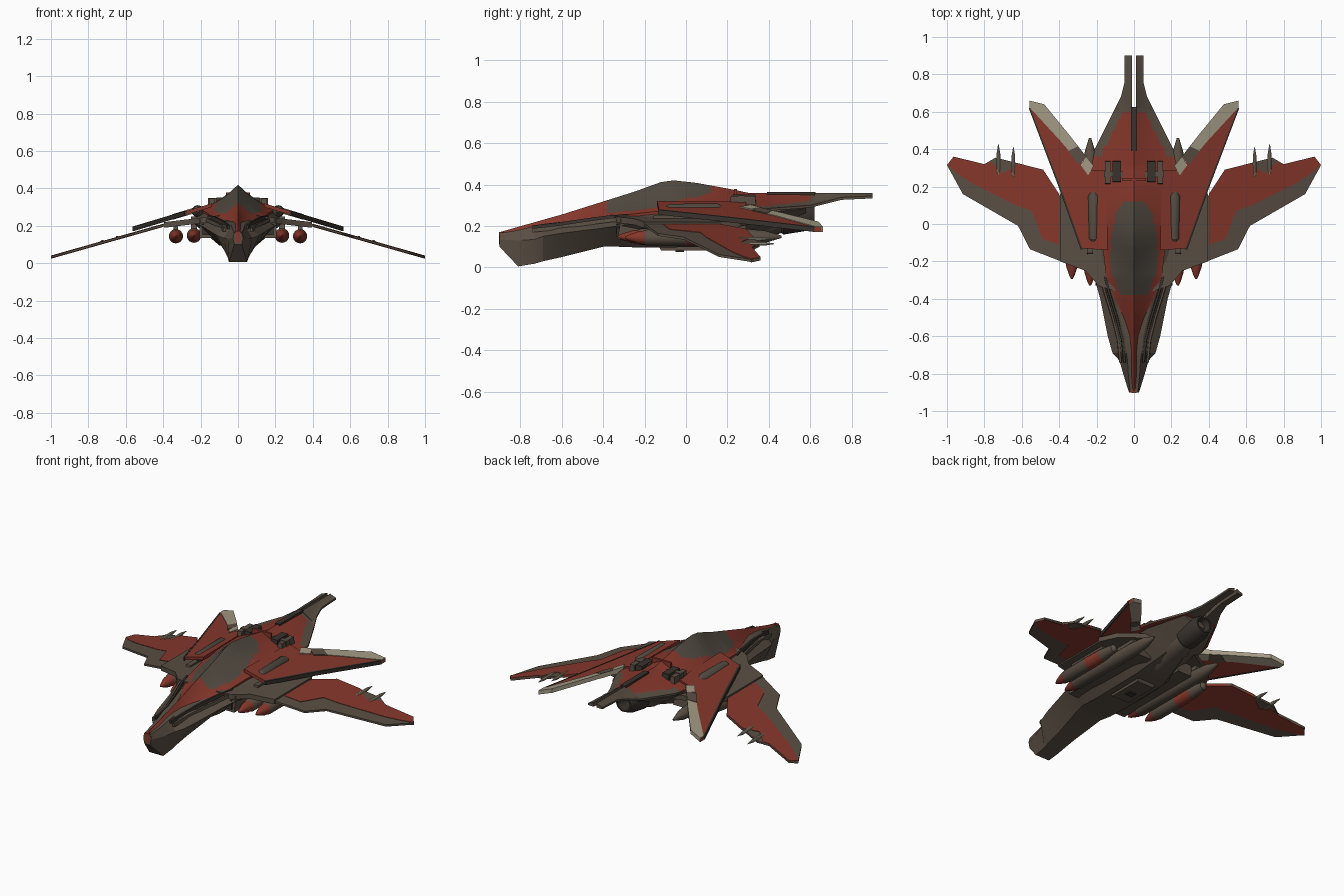
import bpy, bmesh, math

if "Cube" in bpy.data.objects:
    bpy.data.objects.remove(bpy.data.objects["Cube"])

def material(name, rgb):
    m = bpy.data.materials.new(name)
    m.diffuse_color = (*rgb, 1)
    m.use_nodes = True
    m.node_tree.nodes["Principled BSDF"].inputs["Base Color"].default_value = m.diffuse_color
    return m

RED = material("rust red", (0.235, 0.038, 0.024))
BROWN = material("hull brown", (0.100, 0.076, 0.056))
GREY = material("canopy brown grey", (0.082, 0.068, 0.052))
DARK = material("dark metal", (0.040, 0.032, 0.026))
BEIGE = material("pale beige", (0.36, 0.32, 0.23))

def lerp(table, t):
    for (a, va), (b, vb) in zip(table, table[1:]):
        if t <= b:
            return va + (vb - va) * max(0, t - a) / (b - a)
    return table[-1][1]

def finish(name, bm, mats, angle=30):
    bmesh.ops.recalc_face_normals(bm, faces=bm.faces)
    me = bpy.data.meshes.new(name)
    bm.to_mesh(me)
    bm.free()
    for m in mats:
        me.materials.append(m)
    for p in me.polygons:
        p.use_smooth = True
    me.set_sharp_from_angle(angle=math.radians(angle))
    ob = bpy.data.objects.new(name, me)
    bpy.context.collection.objects.link(ob)
    return ob

def loft(bm, rings, rule=None):
    vs = [[bm.verts.new(p) for p in r] for r in rings]
    for a, b in zip(vs, vs[1:]):
        for i in range(len(a)):
            j = (i + 1) % len(a)
            f = bm.faces.new((a[i], a[j], b[j], b[i]))
            if rule:
                f.material_index = rule(f.calc_center_median())
    for cap in (vs[0], vs[-1]):
        f = bm.faces.new(cap)
        if rule:
            f.material_index = rule(f.calc_center_median())

def plate(name, pts, zf, thick, mat):
    """Mirrored pair of flat panels lying on a sloping plane z = zf(x)."""
    bm = bmesh.new()
    for s in (1, -1):
        loft(bm, [[(s * x, y, zf(x) + d) for x, y in pts] for d in (-thick / 2, thick / 2)])
    return finish(name, bm, [mat])

def lathe(name, xs, z, prof, mats, seg=20, lift=0):
    """Round part along y; prof rows are (y, radius, material index)."""
    bm = bmesh.new()
    for x in xs:
        rings = []
        for y, r, _ in prof:
            zc = z + lift * (y - prof[0][0])
            rings.append([bm.verts.new((x + r * math.cos(k * math.tau / seg), y,
                                        zc + r * math.sin(k * math.tau / seg))) for k in range(seg)])
        for n, (a, b) in enumerate(zip(rings, rings[1:])):
            for i in range(seg):
                j = (i + 1) % seg
                bm.faces.new((a[i], a[j], b[j], b[i])).material_index = prof[n][2]
        bm.faces.new(rings[0]).material_index = prof[0][2]
        bm.faces.new(rings[-1]).material_index = prof[-1][2]
    return finish(name, bm, mats)

def boxes(name, x, y, z, mat, top=1.0):
    """Mirrored boxes from (min, max) ranges; top scales the upper face in y."""
    bm = bmesh.new()
    ym, yh = (y[0] + y[1]) / 2, (y[1] - y[0]) / 2
    for s in (1, -1):
        loft(bm, [[(s * x[i], ym + k * yh * f, zz) for i, k in ((0, -1), (1, -1), (1, 1), (0, 1))]
                  for zz, f in ((z[0], 1), (z[1], top))])
    return finish(name, bm, [mat])

# Lower hull: y, bottom half width, bottom z, middle half width, middle z, top half width, top z
hull = [(-.90, .02, .10, .027, .135, .02, .165), (-.81, .048, .005, .055, .13, .03, .18),
        (-.73, .052, .018, .078, .135, .035, .20), (-.69, .055, .03, .115, .15, .04, .21),
        (-.60, .06, .05, .14, .165, .05, .22), (-.40, .085, .10, .18, .19, .10, .235),
        (-.33, .10, .10, .20, .20, .12, .245), (-.20, .10, .095, .24, .215, .15, .255),
        (.14, .10, .10, .23, .235, .18, .28), (.36, .06, .16, .205, .26, .18, .28),
        (.58, .04, .25, .11, .285, .08, .30), (.70, .02, .31, .055, .315, .04, .325)]
bm = bmesh.new()
loft(bm, [[(wb, y, zb), (wm, y, zm), (wt, y, zt), (-wt, y, zt), (-wm, y, zm), (-wb, y, zb)]
          for y, wb, zb, wm, zm, wt, zt in hull if y < .62])
finish("lower_hull", bm, [BROWN], 20)

# Upper shell with canopy and split tail boom
width = [(-.9, .025), (-.6, .035), (-.5, .065), (-.28, .15), (-.14, .165), (0, .20), (.2, .23),
         (.32, .225), (.4, .21), (.6, .11), (.68, .07), (.76, .05), (.9, .05)]
ridge = [(-.9, .17), (-.6, .255), (-.25, .365), (-.12, .412), (-.06, .42), (.05, .408),
         (.23, .375), (.3, .36), (.9, .36)]
edge = [(-.9, .15), (-.6, .205), (-.28, .255), (-.14, .27), (0, .285), (.4, .285), (.6, .30),
        (.75, .338), (.9, .345)]
canopy = [(-.39, .05), (-.36, .085), (-.25, .12), (-.1, .125), (.05, .10), (.12, .06)]

def shell_colour(c):
    x, y = abs(c.x), c.y
    if -.39 < y < .12 and x < lerp(canopy, y):
        return 1
    if y > .6 or (y > .36 and x > lerp(width, y) - .05):
        return 2
    return 0

ys = sorted({round(-.9 + i * .02, 3) for i in range(91)} | {.621})
bm = bmesh.new()
N = 14
for s in (1, -1):
    rings = []
    for y in ys:
        w, zc, ze = lerp(width, y), lerp(ridge, y), lerp(edge, y)
        g = .01 if y > .62 else 0
        ring = [(s * (g + (w - g) * i / N), y, ze + (zc - ze) * (1 - i / N) ** 1.25) for i in range(N + 1)]
        rings.append(ring + [(s * w, y, ze - .012), (s * g, y, ze - .012)])
    loft(bm, rings, shell_colour)
finish("upper_shell", bm, [RED, GREY, BROWN], 35)
boxes("tail_slot", (0, .016), (.39, .625), (.33, .364), DARK)

# Main wings: brown leading edge, red rear panel
wing_z = lambda x: .205 - (x - .39) * .283
plate("wing_front", [(.39, -.20), (.556, -.135), (.62, -.01), (.915, .16), (1, .315), (.965, .36),
                     (.80, .32), (.74, .355), (.485, .29), (.39, .14)], wing_z, .012, BROWN)
plate("wing_red_panel", [(.40, -.11), (.49, -.08), (.545, .07), (.63, .10), (.87, .22), (.945, .27),
                         (.999, .316), (.965, .359), (.80, .319), (.77, .335), (.70, .27), (.62, .325),
                         (.485, .289), (.40, .16)], wing_z, .017, RED)

# Shoulder panels joining wings to hull
plate("shoulder", [(.10, -.36), (.19, -.33), (.26, -.25), (.395, -.20), (.395, .16), (.34, .26),
                   (.10, .38)], lambda x: .205 + (.39 - x) * .12, .03, BROWN)

# Upper fins with pale flap strips
fin_z = lambda x: .292 - (x - .2) * .3
plate("upper_fin", [(.14, -.14), (.28, -.13), (.395, .19), (.56, .62), (.56, .655), (.53, .63),
                    (.24, .29), (.15, .29)], fin_z, .02, RED)
plate("fin_edge", [(.275, -.135), (.285, -.135), (.40, .19), (.563, .62), (.555, .62), (.39, .19)],
      fin_z, .024, DARK)
plate("fin_flap", [(.56, .66), (.48, .64), (.345, .475), (.385, .435), (.56, .625)][::-1], fin_z, .026, BEIGE)
plate("fin_flap_mid", [(.345, .475), (.255, .36), (.295, .325), (.385, .435)], fin_z, .026, BEIGE)
plate("fin_flap_joint", [(.30, .415), (.25, .35), (.30, .32), (.35, .39)], fin_z, .030, BROWN)
plate("fin_flap_root", [(.255, .36), (.215, .31), (.245, .26), (.285, .315)], fin_z, .031, BEIGE)

# Nose side rails following the shell
for n, (dx, dz) in enumerate(((.0, .0), (.022, -.014))):
    bm = bmesh.new()
    path = [(.05, -.74, .195), (.062, -.62, .208), (.092, -.5, .226), (.135, -.36, .245), (.155, -.28, .248)]
    for s in (1, -1):
        loft(bm, [[(s * (x + dx + a), y, z + dz + b) for a, b in ((-.008, -.012), (.008, -.012), (.006, .008), (-.006, .008))]
                  for x, y, z in path])
    finish("nose_rail_%d" % n, bm, [(DARK, BROWN)[n]])
# Red strip down the nose tip
boxes("nose_stripe", (0, .014), (-.903, -.88), (.11, .171), RED)

# Back pods, vents and exhaust boxes
lathe("back_pod", (.215, -.215), .278, [(-.11, .008, 0), (-.08, .028, 0), (.15, .032, 0), (.19, .01, 0)], [GREY])
boxes("vent_outer", (.125, .155), (.21, .34), (.28, .345), BROWN, .9)
boxes("vent_inner", (.07, .115), (.22, .34), (.29, .352), DARK, .9)
boxes("vent_bridge", (.06, .16), (.25, .28), (.28, .348), BROWN)
boxes("vent_trim", (0, .065), (.232, .246), (.33, .378), RED)

# Side intakes and belly
boxes("side_intake", (.10, .205), (-.33, .27), (.135, .235), BROWN, .95)
boxes("intake_mouth", (.12, .19), (-.336, -.32), (.15, .21), DARK)
boxes("belly_block", (0, .06), (-.12, .1), (.082, .12), BROWN, 1.2)
boxes("belly_bump", (0, .025), (-.05, -.01), (.075, .10), DARK)

# Engine and nozzle
lathe("engine", (0,), .195, [(-.05, .07, 0), (.05, .095, 0), (.25, .10, 0), (.27, .09, 0), (.38, .09, 0),
                             (.46, .07, 0), (.47, .078, 1), (.57, .07, 1), (.62, .052, 1),
                             (.62, .042, 1), (.52, .03, 1)], [BROWN, DARK], 24, .08)

# Missiles, pylons and wing spikes
lathe("inner_missile", (.235, -.235), .148,
      [(-.33, .004, 0), (-.31, .014, 0), (-.26, .030, 0), (-.23, .034, 1), (-.22, .039, 1), (.28, .039, 1),
       (.38, .03, 1), (.46, .006, 1)], [RED, BROWN])
lathe("outer_missile", (.332, -.332), .144,
      [(-.295, .004, 0), (-.275, .014, 0), (-.23, .030, 0), (-.2, .034, 1), (-.19, .038, 1), (.0, .038, 0),
       (.12, .036, 1), (.22, .024, 1), (.24, .006, 1)], [RED, BROWN])
boxes("inner_pylon", (.22, .25), (-.18, .3), (.15, .25), BROWN, .9)
boxes("outer_pylon", (.32, .345), (-.15, .14), (.15, .21), BROWN, .9)
for n, (x, y) in enumerate(((.645, .25), (.725, .265))):
    lathe("wing_spike_%d" % n, (x, -x), wing_z(x) + .004,
          [(y, .006, 0), (y + .03, .010, 0), (y + .11, .010, 0), (y + .16, .002, 0)], [BEIGE], 10)
